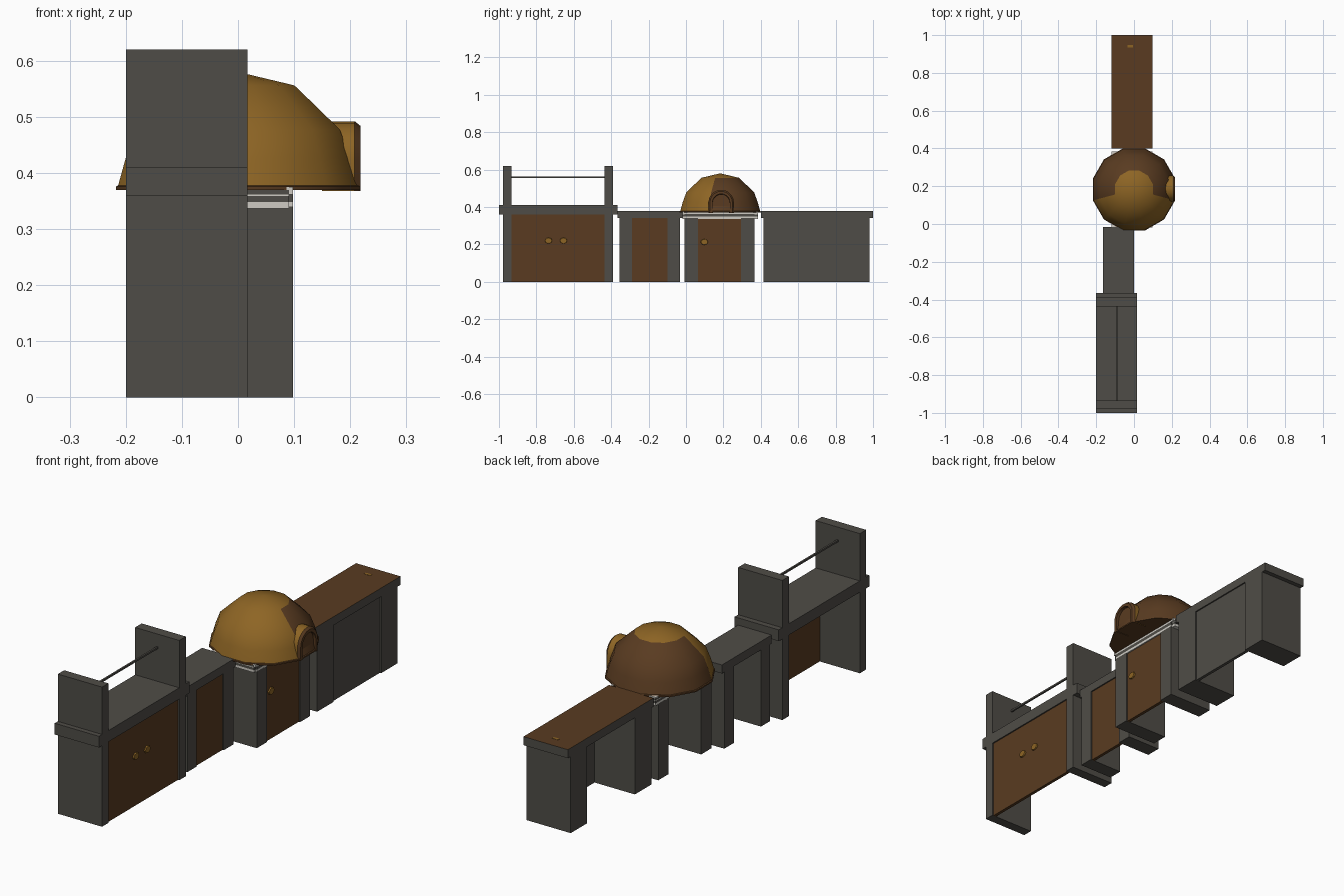
import bpy, bmesh, math

if "Cube" in bpy.data.objects:
    bpy.data.objects.remove(bpy.data.objects["Cube"])

def material(name, rgb):
    m = bpy.data.materials.new(name)
    m.diffuse_color = (*rgb, 1)
    m.use_nodes = True
    m.node_tree.nodes["Principled BSDF"].inputs["Base Color"].default_value = m.diffuse_color
    return m

STONE = material("dark stone", (0.078, 0.073, 0.063))
WOOD = material("brown wood", (0.100, 0.044, 0.015))
OCHRE = material("ochre clay", (0.270, 0.130, 0.018))
LIGHT = material("light grey", (0.62, 0.60, 0.55))

def finish(name, bm, mats):
    bmesh.ops.recalc_face_normals(bm, faces=bm.faces)
    me = bpy.data.meshes.new(name)
    bm.to_mesh(me)
    bm.free()
    for m in mats:
        me.materials.append(m)
    ob = bpy.data.objects.new(name, me)
    bpy.context.collection.objects.link(ob)
    return ob

def box(name, x, y, z, mat, top=None):
    bm = bmesh.new()
    bmesh.ops.create_cube(bm, size=1)
    for v in bm.verts:
        v.co = [r[0] if c < 0 else r[1] for c, r in zip(v.co, (x, y, z))]
    if top:
        for f in bm.faces:
            f.material_index = int(f.calc_center_median().z > z[1] - 1e-5)
    return finish(name, bm, [mat, top] if top else [mat])

def knob(name, x, y, z):
    # flat eight-sided pull set just inside the cabinet front
    bm = bmesh.new()
    bmesh.ops.create_cone(bm, cap_ends=True, segments=8, radius1=0.022,
                          radius2=0.018, depth=0.012)
    for v in bm.verts:
        a, b, c = v.co
        v.co = (x + c, y + a, z + b * 0.8)
    finish(name, bm, [OCHRE])

def cabinet(name, x, walls, height, panel_mat):
    # two side walls with a thin, slightly recessed front panel; open at the back
    for i, w in enumerate(walls):
        box(f"{name}_wall_{i + 1}", x, w, (0, height), STONE)
    box(f"{name}_door", (x[1] - 0.02, x[1] - 0.006),
        (walls[0][1], walls[1][0]), (0, height), panel_mat)

# Grill cabinet with raised posts and a spit rod
gx = (-0.20, 0.017)
g_walls = [(-0.978, -0.934), (-0.436, -0.39)]
cabinet("grill_cabinet", gx, g_walls, 0.36, WOOD)
box("grill_counter", gx, (-1.0, -0.365), (0.36, 0.41), STONE)
for i, w in enumerate(g_walls):
    box(f"grill_post_{i + 1}", gx, w, (0.41, 0.62), STONE)
box("spit_rod", (-0.095, -0.087), (-0.934, -0.436), (0.556, 0.564), STONE)
for i, y in enumerate((-0.735, -0.655)):
    knob(f"grill_knob_{i + 1}", 0.011, y, 0.22)

# Small cabinet
sx = (-0.165, 0.0)
cabinet("small_cabinet", sx, [(-0.355, -0.29), (-0.10, -0.033)], 0.34, WOOD)
box("small_counter", sx, (-0.365, -0.016), (0.34, 0.378), STONE)

# Oven cabinet with a layered light and dark shelf
ox = (-0.12, 0.098)
cabinet("oven_cabinet", ox, [(-0.008, 0.065), (0.295, 0.366)], 0.34, WOOD)
knob("oven_knob", 0.092, 0.098, 0.213)
for i, (z0, z1, m) in enumerate([(0.337, 0.348, LIGHT), (0.348, 0.359, STONE),
                                 (0.359, 0.362, LIGHT), (0.362, 0.370, STONE),
                                 (0.370, 0.375, LIGHT)]):
    box(f"oven_shelf_layer_{i + 1}", (ox[0], 0.091), (-0.018, 0.384), (z0, z1), m)
box("oven_shelf_front", (0.091, 0.098), (-0.008, 0.366), (0.348, 0.362), STONE)
box("oven_shelf_lip", (0.091, 0.098), (-0.008, 0.366), (0.337, 0.348), LIGHT)
box("oven_shelf_edge", (0.091, 0.098), (-0.018, 0.384), (0.362, 0.375), LIGHT)

# Long counter with a wooden top
cabinet("long_cabinet", ox, [(0.415, 0.53), (0.865, 0.98)], 0.34, STONE)
box("long_counter", ox, (0.40, 1.0), (0.34, 0.378), STONE, WOOD)
box("counter_inlay", (-0.035, -0.005), (0.935, 0.947), (0.377, 0.379), OCHRE)

# Oven dome: twelve-sided, ochre crown and front, brown elsewhere
DY, N = 0.183, 12
profile = [(0.225, 0.370), (0.225, 0.376), (0.221, 0.378), (0.207, 0.427),
           (0.188, 0.477), (0.146, 0.517), (0.104, 0.556)]
bm = bmesh.new()
rings = []
for r, z in profile:
    rings.append([bm.verts.new((r * math.cos(a), DY + r * math.sin(a), z))
                  for a in (math.tau * (k + 0.5) / N for k in range(N))])
for lo, hi in zip(rings, rings[1:]):
    for k in range(N):
        j = (k + 1) % N
        bm.faces.new((lo[k], lo[j], hi[j], hi[k]))
bm.faces.new(rings[0])
apex = bm.verts.new((0, DY, 0.58))
for k in range(N):
    bm.faces.new((rings[-1][k], rings[-1][(k + 1) % N], apex))
for f in bm.faces:
    c = f.calc_center_median()
    front = c.y - DY < -0.45 * math.hypot(c.x, c.y - DY)
    f.material_index = int(c.z > 0.557 or (front and c.z > 0.38))
dome = finish("oven_dome", bm, [WOOD, OCHRE])

# Oven mouth: arched surround with ochre outside, brown face
def arch(half, top, base):
    h = top - half
    pts = [(-half, base)]
    pts += [(-half * math.cos(math.pi * i / 10), h + half * math.sin(math.pi * i / 10))
            for i in range(11)]
    return pts + [(half, base)]

AY = 0.188
sections = [(0.15, 0.068, 0.492), (0.208, 0.068, 0.492), (0.218, 0.060, 0.484),
            (0.218, 0.047, 0.470), (0.15, 0.043, 0.465)]
bm = bmesh.new()
loops = [[bm.verts.new((x, AY + y, z)) for y, z in arch(h, t, 0.368)]
         for x, h, t in sections]
for s in range(len(loops)):
    a, b = loops[s], loops[(s + 1) % len(loops)]
    for i in range(len(a) - 1):
        f = bm.faces.new((a[i], a[i + 1], b[i + 1], b[i]))
        f.material_index = 1 if s < 1 else 0
for i in (0, -1):
    bm.faces.new([l[i] for l in loops])
surround = finish("oven_mouth_surround", bm, [WOOD, OCHRE])

# Oven door plug recessed in the arch
bm = bmesh.new()
plug = bm.faces.new([bm.verts.new((0.15, AY + y, z)) for y, z in arch(0.046, 0.468, 0.370)])
ext = bmesh.ops.extrude_face_region(bm, geom=[plug])
for v in ext["geom"]:
    if isinstance(v, bmesh.types.BMVert):
        v.co.x = 0.206
finish("oven_mouth_door", bm, [WOOD])

# Smooth the rounded parts
for ob, angle in ((dome, 35), (surround, 30)):
    bpy.ops.object.select_all(action='DESELECT')
    ob.select_set(True)
    bpy.context.view_layer.objects.active = ob
    bpy.ops.object.shade_smooth_by_angle(angle=math.radians(angle))
